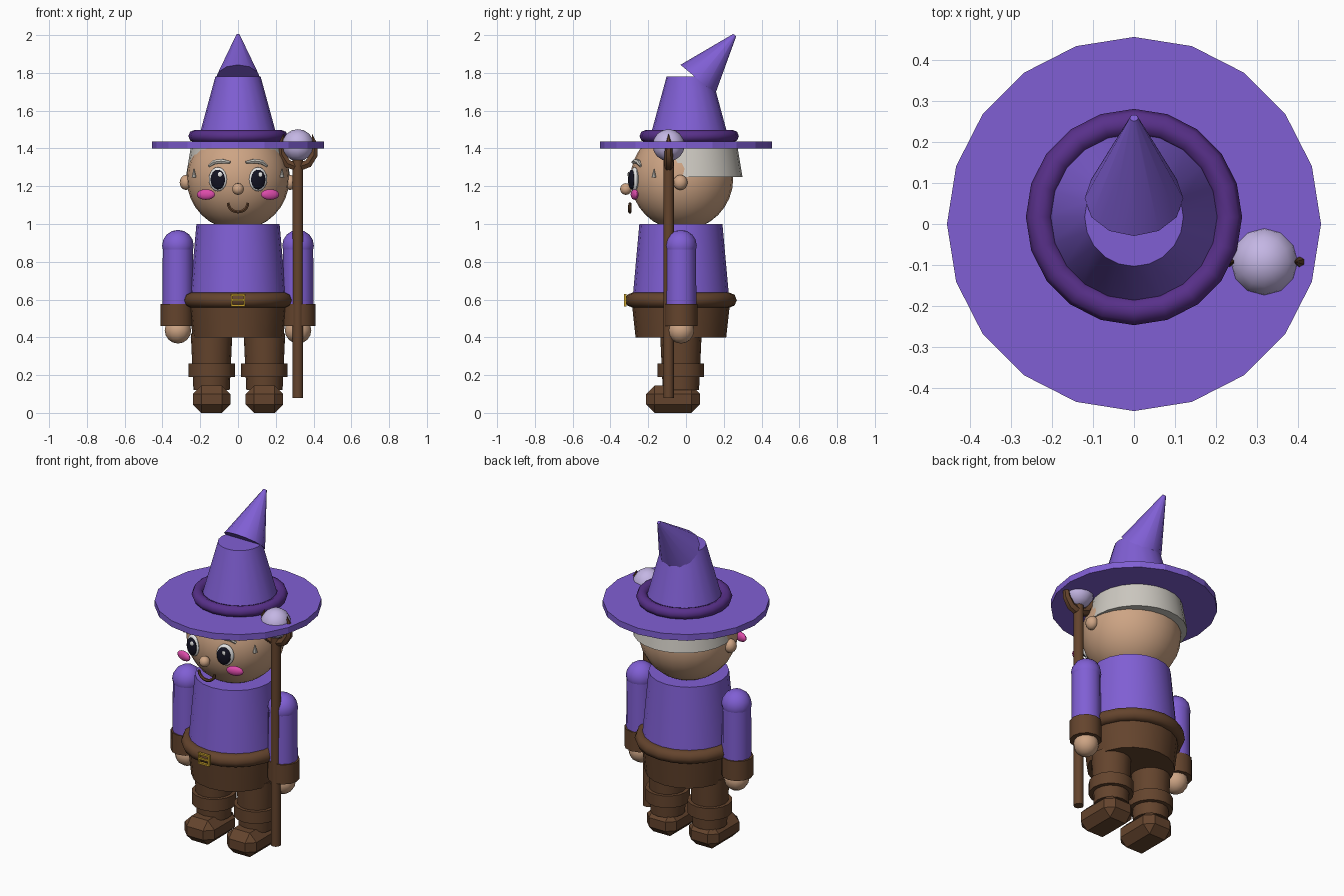
import bpy, math
from mathutils import Vector

if "Cube" in bpy.data.objects:
    bpy.data.objects.remove(bpy.data.objects["Cube"])


def srgb(r, g, b):
    f = lambda c: c / 12.92 if c <= 0.04045 else ((c + 0.055) / 1.055) ** 2.4
    return (f(r / 255), f(g / 255), f(b / 255), 1)


def mat(name, *rgb):
    m = bpy.data.materials.new(name)
    m.diffuse_color = srgb(*rgb)
    m.use_nodes = True
    m.node_tree.nodes["Principled BSDF"].inputs["Base Color"].default_value = m.diffuse_color
    return m


PURPLE = mat("purple_cloth", 128, 95, 212)
DARK = mat("dark_purple", 88, 48, 138)
BROWN = mat("brown_leather", 100, 68, 45)
SKIN = mat("skin", 205, 164, 132)
HAIR = mat("grey_hair", 204, 200, 192)
PINK = mat("pink", 220, 75, 170)
BLACK = mat("black", 18, 18, 34)
GOLD = mat("gold", 205, 165, 45)
ORB = mat("lavender_orb", 196, 182, 228)
WHITE = mat("white", 235, 235, 235)


def finish(name, m, angle=35):
    ob = bpy.context.object
    ob.name = name
    ob.data.materials.clear()
    ob.data.materials.append(m)
    bpy.ops.object.transform_apply(location=False, rotation=True, scale=True)
    if angle:
        bpy.ops.object.shade_smooth_by_angle(angle=math.radians(angle))
    return ob


def frustum(name, m, x, y, z0, z1, r0, r1, n=20, angle=35):
    bpy.ops.mesh.primitive_cone_add(vertices=n, radius1=r0, radius2=r1, depth=z1 - z0,
                                    location=(x, y, (z0 + z1) / 2))
    return finish(name, m, angle)


def ball(name, m, loc, r, n=16, rings=10, rot=(0, 0, 0), angle=35):
    bpy.ops.mesh.primitive_uv_sphere_add(segments=n, ring_count=rings, radius=1,
                                         location=loc, rotation=rot)
    bpy.context.object.scale = r if isinstance(r, tuple) else (r, r, r)
    return finish(name, m, angle)


def ring(name, m, loc, major, minor, n=20, k=8):
    bpy.ops.mesh.primitive_torus_add(location=loc, major_radius=major, minor_radius=minor,
                                     major_segments=n, minor_segments=k)
    return finish(name, m, 50)


def box(name, m, loc, size, bevel=0):
    bpy.ops.mesh.primitive_cube_add(size=1, location=loc)
    bpy.context.object.scale = size
    ob = finish(name, m, 0)
    if bevel:
        mod = ob.modifiers.new("chamfer", 'BEVEL')
        mod.width, mod.segments = bevel, 1
        bpy.ops.object.modifier_apply(modifier=mod.name)
    return ob


def tube(name, m, pts, radii, bevel):
    cu = bpy.data.curves.new(name, 'CURVE')
    cu.dimensions, cu.bevel_depth, cu.bevel_resolution = '3D', bevel, 1
    cu.use_fill_caps = True
    sp = cu.splines.new('POLY')
    sp.points.add(len(pts) - 1)
    for p, co, r in zip(sp.points, pts, radii):
        p.co, p.radius = (*co, 1), r
    ob = bpy.data.objects.new(name, cu)
    bpy.context.collection.objects.link(ob)
    bpy.ops.object.select_all(action='DESELECT')
    bpy.context.view_layer.objects.active = ob
    ob.select_set(True)
    bpy.ops.object.convert(target='MESH')
    return finish(name, m, 50)


BY = -0.027                       # body axis
HC, HR = Vector((0, -0.022, 1.24)), 0.272


def face_y(x, z):                 # front of the head at x, z
    return HC.y - math.sqrt(max(HR ** 2 - x * x - (z - HC.z) ** 2, 0))


# Hat
frustum("hat_brim", PURPLE, 0, 0, 1.4, 1.437, 0.455, 0.455, 20, 15)
ring("hat_band", DARK, (0, 0.017, 1.465), 0.23, 0.033, 20)
frustum("hat_crown", PURPLE, 0, 0.017, 1.42, 1.78, 0.218, 0.12)
axis = Vector((0, 0.195, 0.234))
bpy.ops.mesh.primitive_cone_add(vertices=12, radius1=0.12, radius2=0.01, depth=axis.length,
                                location=Vector((0, 0.063, 1.766)) + axis / 2,
                                rotation=(-math.atan2(axis.y, axis.z), 0, 0))
finish("hat_tip", PURPLE, 35)

# Head and hair
ball("head", SKIN, HC, HR, 24, 16)
frustum("hair", HAIR, 0, 0.023, 1.25, 1.405, 0.276, 0.25, 24)
ball("nose", SKIN, (0, -0.318, 1.185), 0.031, 12, 8)

# Smile
pts = [(0.052 * math.cos(a), -0.297, 1.112 + 0.048 * math.sin(a))
       for a in [math.pi * (1 + i / 10) for i in range(11)]]
tube("mouth", BROWN, pts, [0.8] + [1] * 9 + [0.8], 0.009)

# Mirrored face features
for s, side in ((-1, "left"), (1, "right")):
    ball(f"ear_{side}", SKIN, (s * 0.275, -0.03, 1.22), (0.034, 0.038, 0.04), 12, 8)
    x, z = s * 0.107, 1.237
    turn = (0, 0, s * 0.3)
    ball(f"eye_white_{side}", WHITE, (x, -0.273, z), (0.05, 0.018, 0.064), rot=turn)
    ball(f"pupil_{side}", BLACK, (x, -0.288, z - 0.002), (0.04, 0.016, 0.052), rot=turn)
    ball(f"eye_glint_{side}", WHITE, (x + 0.012, -0.305, z + 0.025), (0.012, 0.004, 0.014), 8, 6)
    ball(f"cheek_{side}", PINK, (s * 0.17, -0.272, 1.156), (0.05, 0.018, 0.028), rot=(0, 0, s * 0.25))
    brow = [(0.155, 1.307), (0.125, 1.328), (0.085, 1.333), (0.042, 1.326)]
    tube(f"eyebrow_{side}", HAIR, [(s * a, face_y(a, b) - 0.005, b) for a, b in brow],
         [0.5, 1, 1, 0.6], 0.013)
    frustum(f"sideburn_{side}", HAIR, s * 0.233, -0.17, 1.245, 1.29, 0.013, 0.002, 8)

# Body
frustum("tunic", PURPLE, 0, BY, 0.58, 1.0, 0.258, 0.22)
ring("belt", BROWN, (0, BY, 0.597), 0.256, 0.04, 20, 8)
frustum("hips", BROWN, 0, BY, 0.4, 0.6, 0.24, 0.262)

# Belt buckle: frame bars and a prong
for dz in (-0.028, 0, 0.028):
    box("buckle_bar", GOLD, (0, -0.322, 0.597 + dz), (0.075, 0.014, 0.01))
for dx in (-0.033, 0.033):
    box("buckle_side", GOLD, (dx, -0.322, 0.597), (0.009, 0.014, 0.066))

# Arms and legs
for s, side in ((-1, "left"), (1, "right")):
    x = s * 0.318
    frustum(f"sleeve_{side}", PURPLE, x, BY, 0.55, 0.885, 0.082, 0.08, 12)
    ball(f"shoulder_{side}", PURPLE, (x, BY, 0.885), 0.084, 12, 8)
    frustum(f"arm_cuff_{side}", BROWN, x + s * 0.005, BY, 0.46, 0.577, 0.088, 0.088, 12)
    ball(f"hand_{side}", SKIN, (x, BY, 0.437), 0.07, 12, 8)
    x = s * 0.14
    frustum(f"leg_{side}", BROWN, x, BY, 0.12, 0.42, 0.096, 0.11, 16)
    frustum(f"leg_cuff_{side}", BROWN, x, BY, 0.19, 0.262, 0.123, 0.123, 16)
    box(f"boot_{side}", BROWN, (x, -0.068, 0.0725), (0.198, 0.285, 0.145), 0.045)

# Staff with clawed orb
SX, SY = 0.317, -0.092
frustum("staff", BROWN, SX, SY, 0.08, 1.34, 0.028, 0.028, 12)
ball("orb", ORB, (SX, SY, 1.417), 0.085, 12, 8)
claw = [(0, 1.3), (0.055, 1.32), (0.085, 1.365), (0.09, 1.42), (0.075, 1.475)]
for s, side in ((-1, "left"), (1, "right")):
    tube(f"orb_claw_{side}", BROWN, [(SX + s * a, SY, b) for a, b in claw],
         [1, 1, 0.9, 0.7, 0.05], 0.025)
